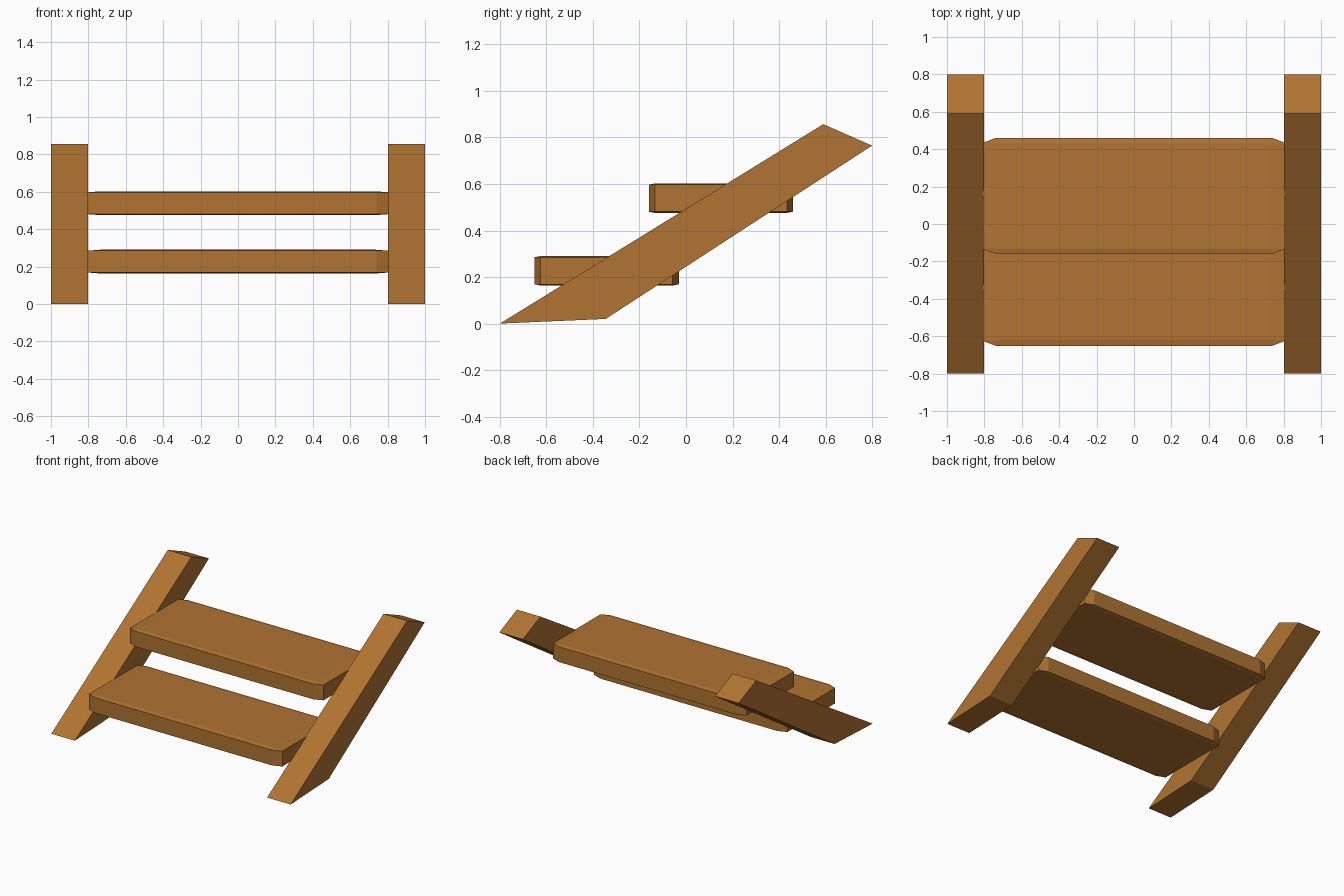
import bpy, bmesh

if "Cube" in bpy.data.objects:
    bpy.data.objects.remove(bpy.data.objects["Cube"])

wood = bpy.data.materials.new("brown wood")
wood.diffuse_color = (0.44, 0.175, 0.031, 1)
wood.use_nodes = True
wood.node_tree.nodes["Principled BSDF"].inputs["Base Color"].default_value = wood.diffuse_color


def hull_object(name, points):
    """Make a solid from the convex hull of the points."""
    bm = bmesh.new()
    for p in points:
        bm.verts.new(p)
    bmesh.ops.convex_hull(bm, input=bm.verts[:])
    bmesh.ops.dissolve_limit(bm, angle_limit=0.002, verts=bm.verts[:], edges=bm.edges[:])
    bmesh.ops.recalc_face_normals(bm, faces=bm.faces[:])
    mesh = bpy.data.meshes.new(name)
    bm.to_mesh(mesh)
    bm.free()
    mesh.materials.append(wood)
    obj = bpy.data.objects.new(name, mesh)
    bpy.context.collection.objects.link(obj)
    return obj


# Sloping side rails, one per side
rail_profile = [(-0.80, 0.0), (-0.345, 0.02), (0.80, 0.765), (0.59, 0.857)]
for side, s in (("left", -1), ("right", 1)):
    hull_object(side + "_side_rail",
                [(s * x, y, z) for x in (0.803, 1.0) for y, z in rail_profile])


# Treads: clipped corners, gently crowned top and bottom
def tread(name, yc, zc):
    pts = []
    for sx in (-1, 1):
        for sy in (-1, 1):
            for sz in (-1, 1):
                pts.append((sx * 0.74, yc + sy * 0.31, zc + sz * 0.058))
                pts.append((sx * 0.808, yc + sy * 0.284, zc + sz * 0.058))
                pts.append((sx * 0.73, yc + sy * 0.28, zc + sz * 0.064))
    hull_object(name, pts)


tread("lower_tread", -0.341, 0.227)
tread("upper_tread", 0.150, 0.539)
